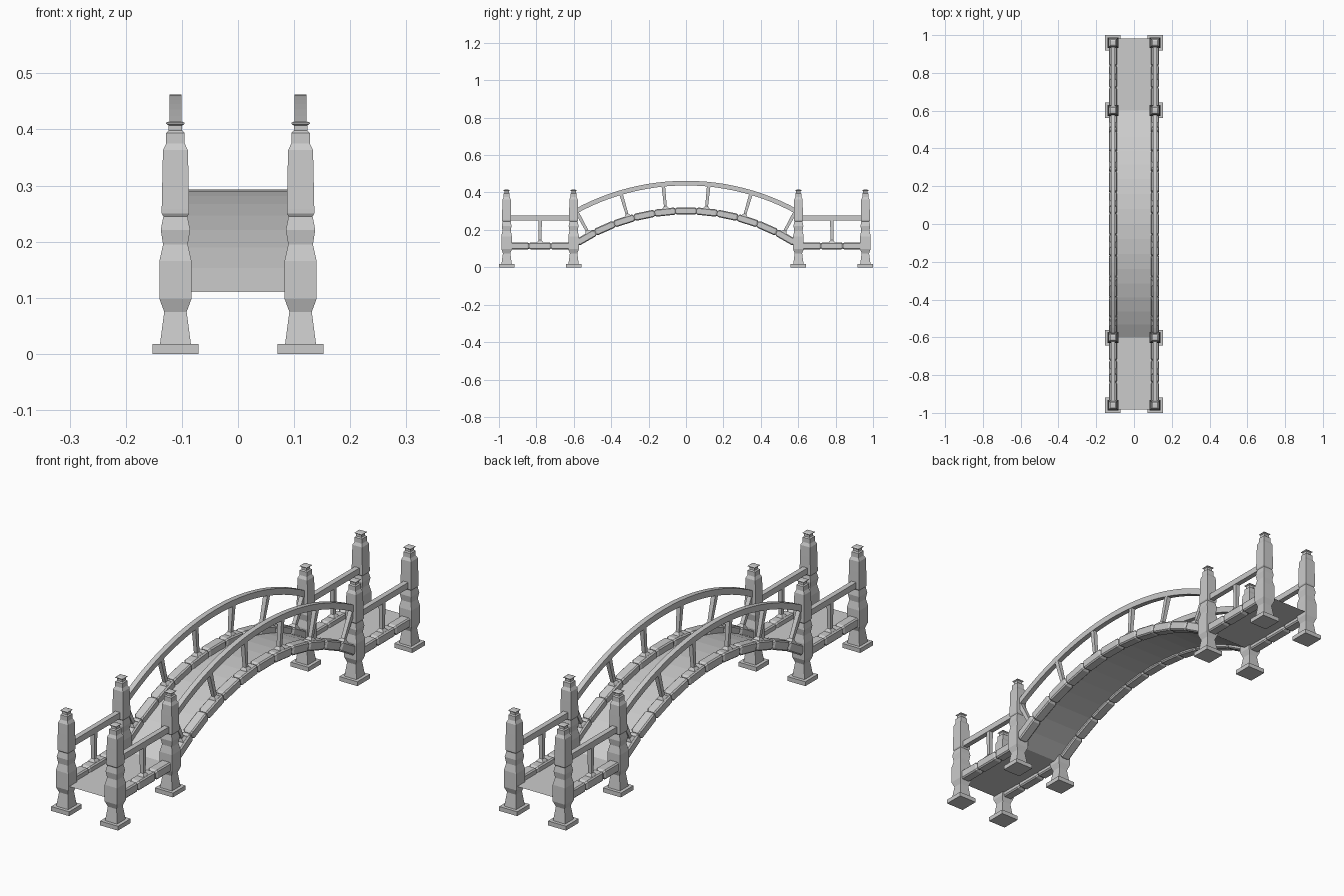
import bpy, bmesh, math
from mathutils import Matrix, Vector

if "Cube" in bpy.data.objects:
    bpy.data.objects.remove(bpy.data.objects["Cube"])

SIDE_X = 0.1115          # centre line of posts, curbs and rails
POST_Y = (0.959, 0.601)


def finish(name, bm):
    bmesh.ops.recalc_face_normals(bm, faces=bm.faces)
    me = bpy.data.meshes.new(name)
    bm.to_mesh(me)
    bm.free()
    ob = bpy.data.objects.new(name, me)
    bpy.context.collection.objects.link(ob)
    return ob


def loft(bm, rings, caps=True):
    """Join equal-sized rings of points into a skin."""
    vs = [[bm.verts.new(p) for p in r] for r in rings]
    n = len(vs[0])
    for a, b in zip(vs, vs[1:]):
        for i in range(n):
            j = (i + 1) % n
            bm.faces.new((a[i], a[j], b[j], b[i]))
    if caps:
        bm.faces.new(vs[0])
        bm.faces.new(vs[-1])


def square_turned(bm, profile, mat):
    """Square column from (half width, height) pairs."""
    corners = ((-1, -1), (1, -1), (1, 1), (-1, 1))
    loft(bm, [[mat @ Vector((h * x, h * y, z)) for x, y in corners] for h, z in profile])


def arc_point(radius, top, a, x=0.0, off=0.0):
    r = radius + off
    return Vector((x, r * math.sin(a), top - radius + r * math.cos(a)))


CURB_R, CURB_TOP = 1.074, 0.301
RAIL_R, RAIL_TOP = 1.232, 0.450
DECK_R, DECK_TOP = 1.085, 0.293

# posts with plinth, waisted shaft and cap
POST = [(.041, 0), (.041, .018), (.0275, .018), (.020, .075), (.0285, .098),
        (.0285, .166), (.022, .195), (.0262, .221), (.0215, .245), (.0245, .25),
        (.0245, .258), (.0232, .32), (.0222, .363), (.0165, .375), (.0165, .394),
        (.012, .398), (.012, .407), (.0165, .410), (.0165, .412), (.010, .415)]
for sx in (-1, 1):
    for y in POST_Y:
        for sy in (-1, 1):
            bm = bmesh.new()
            square_turned(bm, POST, Matrix.Translation((sx * SIDE_X, sy * y, 0)))
            finish("post", bm)


# curb stones, each a chamfered block
def stone(bm, mat, length):
    def ring(y, w, h):
        c = 0.005
        pts = ((-w, -h + c), (-w + c, -h), (w - c, -h), (w, -h + c),
               (w, h - c), (w - c, h), (-w + c, h), (-w, h - c))
        return [mat @ Vector((x, y, z)) for x, z in pts]
    e, w, h = length / 2, 0.0215, 0.0195
    loft(bm, [ring(-e, w - .005, h - .006), ring(-e + .009, w, h),
              ring(e - .009, w, h), ring(e, w - .005, h - .006)])


# small post under a rail, flared at the foot
def baluster(bm, mat, height):
    square_turned(bm, [(.017, 0), (.014, .006), (.0075, .014), (.0095, height)], mat)


for sx in (-1, 1):
    x = sx * SIDE_X
    curb, bars, rail = bmesh.new(), bmesh.new(), bmesh.new()
    # arched span
    for i in range(-5, 6):
        a = i * 0.104
        stone(curb, Matrix.Translation(arc_point(CURB_R, CURB_TOP, a, x))
              @ Matrix.Rotation(-a, 4, 'X'), 0.1117)
    for a in (0.1, 0.29, 0.5):
        for s in (-1, 1):
            p = arc_point(CURB_R, CURB_TOP, s * a, x, 0.017)
            baluster(bars, Matrix.Translation(p) @ Matrix.Rotation(-s * a, 4, 'X'), 0.128)
    rings = []
    for i in range(25):
        a = (i / 12 - 1) * math.asin(0.59 / RAIL_R)
        rings.append([arc_point(RAIL_R, RAIL_TOP, a, x + dx, dz) for dx, dz in
                      ((-.0107, -.0125), (.0107, -.0125), (.0107, .0125), (-.0107, .0125))])
    loft(rail, rings)
    # level approaches
    for sy in (-1, 1):
        for k in (-1, 0, 1):
            stone(curb, Matrix.Translation((x, sy * (0.78 + k * 0.117), 0.114)), 0.117)
        baluster(bars, Matrix.Translation((x, sy * 0.78, 0.131)), 0.125)
        loft(rail, [[(x + dx, sy * y, 0.264 + dz) for dx, dz in
                     ((-.0107, -.0125), (.0107, -.0125), (.0107, .0125), (-.0107, .0125))]
                    for y in POST_Y])
    finish("curb_stones", curb)
    finish("balusters", bars)
    finish("handrail", rail)

# walkway: thin sheet, flat at both ends and arched between
end = math.asin(0.601 / DECK_R)
path = [Vector((0, -0.982, 0.112))]
path += [arc_point(DECK_R, DECK_TOP, (i / 8 - 1) * end) for i in range(17)]
path.append(Vector((0, 0.982, 0.112)))
bm = bmesh.new()
rows = [[bm.verts.new((s * 0.1, p.y, p.z)) for s in (-1, 1)] for p in path]
for a, b in zip(rows, rows[1:]):
    bm.faces.new((a[0], a[1], b[1], b[0]))
finish("walkway", bm)
